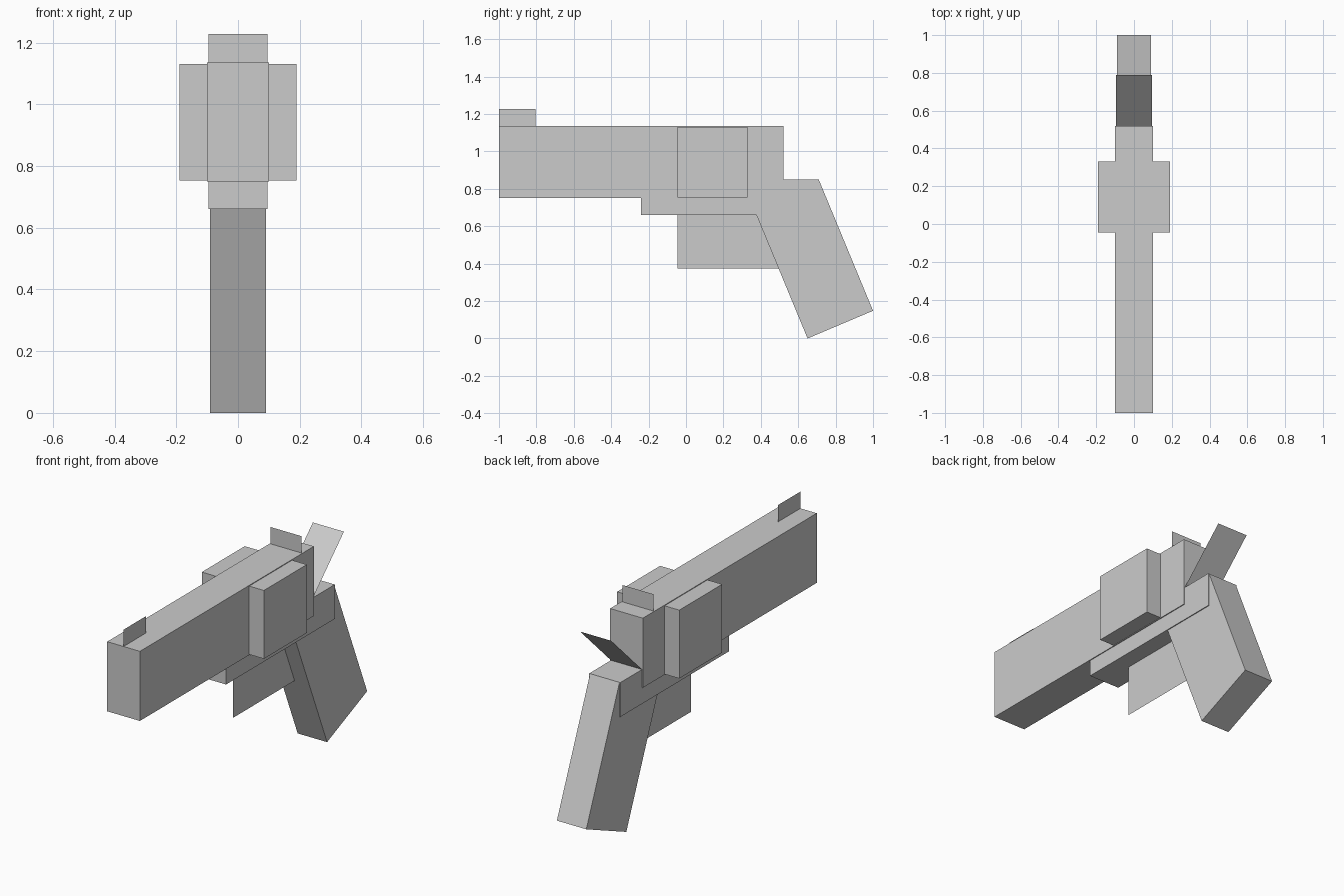
import bpy
import bmesh

cube = bpy.data.objects.get("Cube")
if cube:
    bpy.data.objects.remove(cube, do_unlink=True)

# One plain grey for the whole model
grey = bpy.data.materials.new("plain grey")
grey.use_nodes = True
colour = (0.6, 0.6, 0.6, 1.0)
grey.diffuse_color = colour
grey.node_tree.nodes["Principled BSDF"].inputs["Base Color"].default_value = colour


def finish(name, bm):
    mesh = bpy.data.meshes.new(name)
    bm.to_mesh(mesh)
    bm.free()
    mesh.materials.append(grey)
    obj = bpy.data.objects.new(name, mesh)
    bpy.context.collection.objects.link(obj)
    return obj


def slab(name, profile, half_width):
    """Extrude a side profile of (y, z) points across x."""
    bm = bmesh.new()
    face = bm.faces.new([bm.verts.new((-half_width, y, z)) for y, z in profile])
    result = bmesh.ops.extrude_face_region(bm, geom=[face])
    verts = [v for v in result["geom"] if isinstance(v, bmesh.types.BMVert)]
    bmesh.ops.translate(bm, verts=verts, vec=(2 * half_width, 0, 0))
    bmesh.ops.recalc_face_normals(bm, faces=bm.faces)
    return finish(name, bm)


def box(name, y0, y1, z0, z1, half_width):
    return slab(name, [(y0, z0), (y1, z0), (y1, z1), (y0, z1)], half_width)


def sheet(name, corners):
    """A single flat face."""
    bm = bmesh.new()
    bm.faces.new([bm.verts.new(c) for c in corners])
    return finish(name, bm)


def side_sheet(name, y0, y1, z0, z1):
    return sheet(name, [(0, y0, z0), (0, y1, z0), (0, y1, z1), (0, y0, z1)])


def cross_sheet(name, bottom, top, w):
    """A sheet spanning x between two (y, z) edges."""
    return sheet(name, [(-w, *bottom), (w, *bottom), (w, *top), (-w, *top)])


# Solid body parts
box("barrel", -1.0, 0.52, 0.75, 1.135, 0.1)
box("cylinder_block", -0.045, 0.33, 0.753, 1.131, 0.19)
box("lower_frame", -0.24, 0.71, 0.66, 0.85, 0.095)
slab("grip", [(0.65, 0.0), (1.0, 0.148), (0.71, 0.849), (0.36, 0.70)], 0.09)

# Thin sheet parts
side_sheet("front_sight", -1.0, -0.805, 1.135, 1.228)
side_sheet("trigger_guard", -0.045, 0.495, 0.375, 0.66)
cross_sheet("rear_sight", (0.42, 1.135), (0.42, 1.228), 0.095)
cross_sheet("hammer", (0.52, 0.85), (0.79, 1.112), 0.095)
